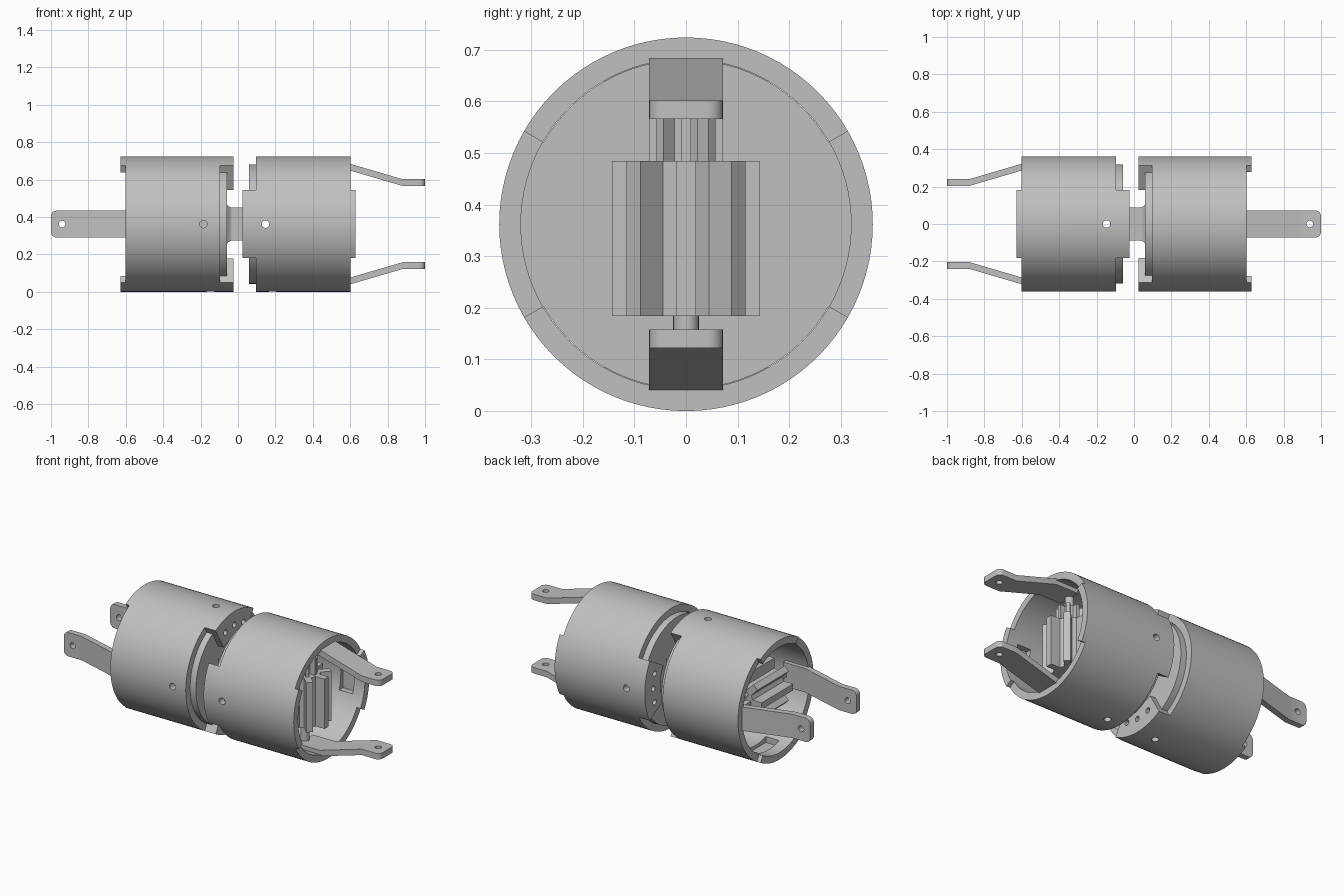
import bpy, bmesh, math
from mathutils import Matrix, Vector

cube = bpy.data.objects.get("Cube")
if cube:
    bpy.data.objects.remove(cube, do_unlink=True)

grey = bpy.data.materials.new("light_grey")
grey.use_nodes = True
colour = (0.53, 0.53, 0.53, 1)
grey.diffuse_color = colour
grey.node_tree.nodes["Principled BSDF"].inputs["Base Color"].default_value = colour

R_OUT, R_IN = 0.362, 0.32      # shell radii; the axis runs along x
HALF = math.radians(30)        # half angle of the end tabs
STEP = math.radians(3.75)


def finish(name, bm):
    bmesh.ops.recalc_face_normals(bm, faces=bm.faces[:])
    mesh = bpy.data.meshes.new(name)
    bm.to_mesh(mesh)
    bm.free()
    mesh.materials.append(grey)
    obj = bpy.data.objects.new(name, mesh)
    bpy.context.collection.objects.link(obj)
    return obj


def ring(name, r0, r1, x0, x1, mid=0.0, half=math.pi):
    """Full ring, or a sector of one, around the x axis."""
    bm = bmesh.new()
    full = half >= math.pi
    n = round(2 * half / STEP)
    loops = []
    for i in range(n if full else n + 1):
        a = mid - half + i * STEP
        c, s = math.cos(a), math.sin(a)
        loops.append([bm.verts.new((x, r * c, r * s))
                      for x, r in ((x0, r0), (x1, r0), (x1, r1), (x0, r1))])
    for i in range(n):
        p, q = loops[i], loops[(i + 1) % len(loops)]
        for k in range(4):
            m = (k + 1) % 4
            bm.faces.new((p[k], p[m], q[m], q[k]))
    if not full:
        bm.faces.new(loops[0])
        bm.faces.new(loops[-1])
    return finish(name, bm)


def prism(name, points, depth, bevel_x=None):
    """Extrude a closed outline of 3D points along the vector depth."""
    bm = bmesh.new()
    face = bm.faces.new([bm.verts.new(p) for p in points])
    ext = bmesh.ops.extrude_face_region(bm, geom=[face])["geom"]
    bmesh.ops.translate(bm, vec=depth, verts=[v for v in ext if isinstance(v, bmesh.types.BMVert)])
    if bevel_x is not None:
        tip = [e for e in bm.edges if all(abs(v.co.x - bevel_x) < 1e-4 for v in e.verts)
               and abs(e.verts[0].co.y - e.verts[1].co.y) < 1e-4]
        bmesh.ops.bevel(bm, geom=tip, offset=0.03, segments=5, profile=0.5, affect='EDGES')
    return finish(name, bm)


def cylinder(name, r, centre, axis, length, sides=32):
    bm = bmesh.new()
    turn = Vector((0, 0, 1)).rotation_difference(Vector(axis)).to_matrix().to_4x4()
    bmesh.ops.create_cone(bm, cap_ends=True, segments=sides, radius1=r, radius2=r,
                          depth=length, matrix=Matrix.Translation(centre) @ turn)
    return finish(name, bm)


def box(name, centre, size):
    bm = bmesh.new()
    bmesh.ops.create_cube(bm, size=1, matrix=Matrix.Translation(centre) @ Matrix.Diagonal((*size, 1)))
    return finish(name, bm)


def cut(obj, cutter):
    mod = obj.modifiers.new("cut", 'BOOLEAN')
    mod.operation, mod.solver, mod.object = 'DIFFERENCE', 'EXACT', cutter
    bpy.context.view_layer.objects.active = obj
    bpy.ops.object.modifier_apply(modifier=mod.name)
    bpy.data.objects.remove(cutter, do_unlink=True)


def gear(name, teeth, tip, root, x, z0, z1):
    pitch = 2 * math.pi / teeth
    points = []
    for i in range(teeth):
        for offset, r in ((-0.3, root), (-0.17, tip), (0.17, tip), (0.3, root)):
            a = (i + offset) * pitch
            points.append((x + r * math.cos(a), r * math.sin(a), z0))
    return prism(name, points, (0, 0, z1 - z0))


def smooth(obj):
    bpy.ops.object.select_all(action='DESELECT')
    obj.select_set(True)
    bpy.context.view_layer.objects.active = obj
    bpy.ops.object.shade_smooth_by_angle(angle=math.radians(25))


def module(side, matrix):
    # Shell with cross holes and shallow inner pockets
    shell = ring(side + "_shell", R_IN, R_OUT, 0.097, 0.602)
    cut(shell, cylinder("drill", 0.02, (0.147, 0, 0), (0, 1, 0), 1))
    cut(shell, cylinder("drill", 0.02, (0.185, 0, -0.34), (0, 0, 1), 0.2))
    for s in (-1, 1):
        cut(shell, box("pocket", (0.51, s * 0.29, 0), (0.09, 0.1, 0.2)))
    parts = [shell]

    # End wall facing the joint
    parts.append(cylinder(side + "_end_wall", 0.319, (0.079, 0, 0), (1, 0, 0), 0.04, 96))

    for s, word in ((1, "a"), (-1, "b")):
        mid = 0 if s > 0 else math.pi
        # Tabs at both ends of the shell, the inner one with a drilled flange
        parts.append(ring(f"{side}_outer_tab_{word}", R_IN, R_OUT, 0.602, 0.627, mid, HALF))
        parts.append(ring(f"{side}_inner_tab_{word}", 0.316, R_OUT, 0.059, 0.097, mid, HALF))
        flange = ring(f"{side}_flange_{word}", 0.211, R_OUT, 0.023, 0.059, mid, HALF)
        for deg in (-18, 0, 18):
            a = mid + math.radians(deg)
            cut(flange, cylinder("drill", 0.016, (0.04, 0.28 * math.cos(a), 0.28 * math.sin(a)),
                                 (1, 0, 0), 0.1, 20))
        parts.append(flange)

        # Bent arm with rounded tip and pin hole
        top = [(0.45, 0.322), (0.6, 0.322), (0.88, 0.24), (1.0, 0.24)]
        outline = top + [(x, z - 0.036) for x, z in reversed(top)]
        arm = prism(f"{side}_arm_{word}", [(x, -0.072, s * z) for x, z in outline],
                    (0, 0.144, 0), bevel_x=1.0)
        cut(arm, cylinder("drill", 0.018, (0.94, 0, s * 0.22), (0, 0, 1), 0.2))
        parts.append(arm)

    # Gear, pinion and shaft inside the shell
    parts.append(gear(side + "_gear", 8, 0.145, 0.085, 0.45, -0.178, 0.123))
    parts.append(gear(side + "_pinion", 8, 0.072, 0.042, 0.45, 0.123, 0.22))
    parts.append(cylinder(side + "_shaft", 0.025, (0.45, 0, 0), (0, 0, 1), 0.6, 24))

    for obj in parts:
        obj.data.transform(matrix)
        smooth(obj)


# Two identical modules, the second turned end for end and a quarter turn
lift = Matrix.Translation((0, 0, R_OUT))
module("left", lift)
module("right", lift @ Matrix.Rotation(-math.pi / 2, 4, 'X') @ Matrix.Rotation(math.pi, 4, 'Z'))

# Square neck between the modules, flaring into both end walls
bm = bmesh.new()
rings = []
for x, h in ((-0.062, 0.108), (-0.052, 0.096), (-0.036, 0.088),
             (0.036, 0.088), (0.052, 0.096), (0.062, 0.108)):
    rings.append([bm.verts.new((x, h * y, R_OUT + h * z))
                  for y, z in ((-1, -1), (1, -1), (1, 1), (-1, 1))])
for p, q in zip(rings, rings[1:]):
    for k in range(4):
        m = (k + 1) % 4
        bm.faces.new((p[k], p[m], q[m], q[k]))
bm.faces.new(rings[0])
bm.faces.new(rings[-1])
smooth(finish("joint_neck", bm))
